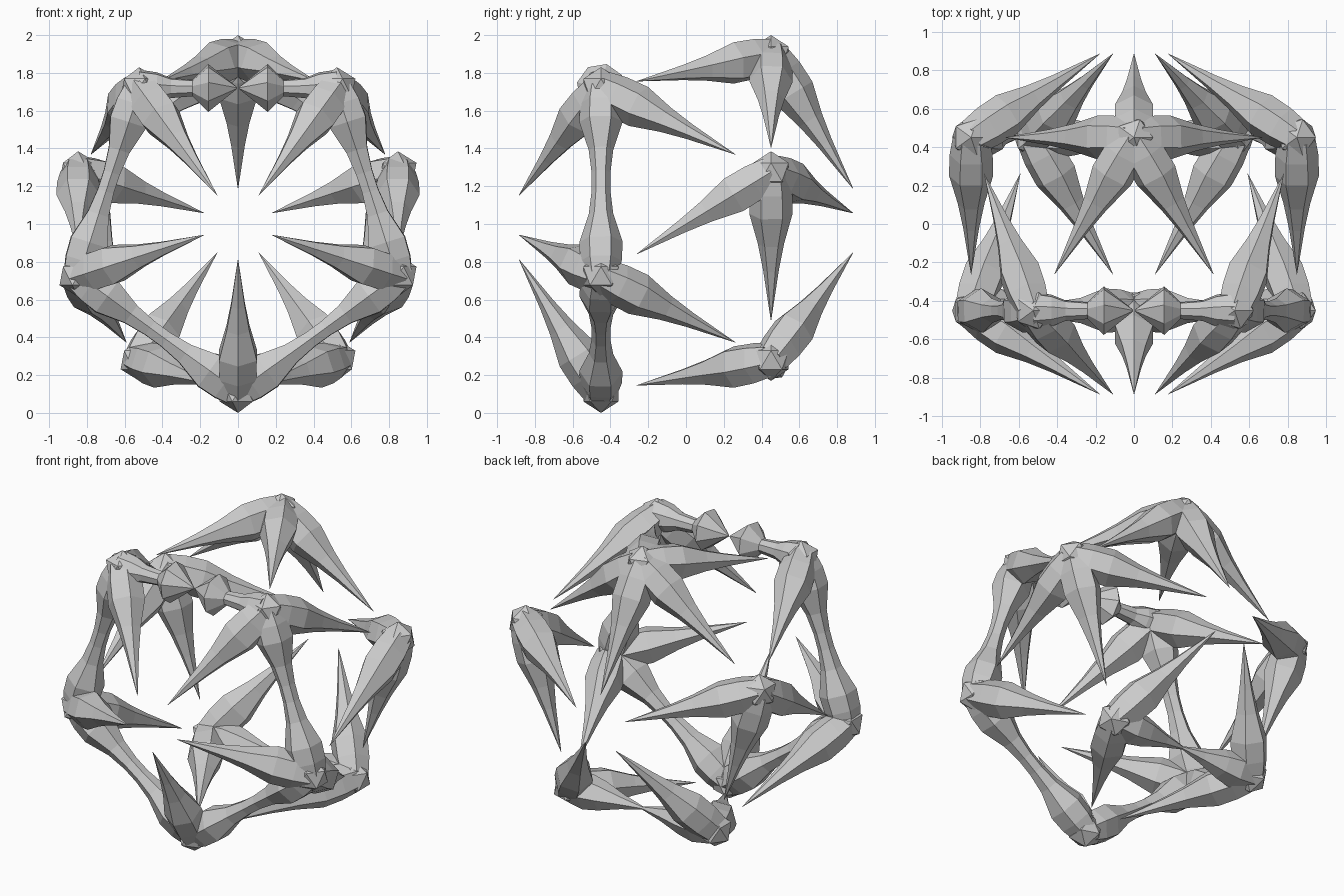
import bpy, bmesh, math
from mathutils import Vector, Matrix

cube = bpy.data.objects.get("Cube")
if cube:
    bpy.data.objects.remove(cube, do_unlink=True)

CENTRE = Vector((0, 0, 1))
RING, DEPTH = 0.89, 0.45

grey = bpy.data.materials.new("plain_grey")
grey.use_nodes = True
colour = (0.6, 0.6, 0.6, 1)
grey.diffuse_color = colour
grey.node_tree.nodes["Principled BSDF"].inputs["Base Color"].default_value = colour


def finish(bm, name):
    bmesh.ops.recalc_face_normals(bm, faces=bm.faces)
    mesh = bpy.data.meshes.new(name)
    bm.to_mesh(mesh)
    bm.free()
    mesh.materials.append(grey)
    obj = bpy.data.objects.new(name, mesh)
    bpy.context.collection.objects.link(obj)
    return obj


def ring_point(degrees, y):
    a = math.radians(degrees)
    return CENTRE + Vector((RING * math.cos(a), y, RING * math.sin(a)))


def limb(name, start, end, profile, sides=6):
    """Loft a faceted limb; profile holds (fraction of the way, radius)."""
    axis = (end - start).normalized()
    out = (start + end) / 2 - CENTRE
    out = (out - axis * out.dot(axis)).normalized()
    across = axis.cross(out)
    bm = bmesh.new()
    previous = None
    for t, radius in profile:
        middle = start.lerp(end, t)
        loop = []
        for i in range(sides):
            a = math.tau * i / sides
            loop.append(bm.verts.new(middle + radius * (out * math.cos(a) + across * math.sin(a))))
        if previous:
            for i in range(sides):
                j = (i + 1) % sides
                bm.faces.new((previous[i], previous[j], loop[j], loop[i]))
        else:
            bm.faces.new(loop)
        previous = loop
    bm.faces.new(previous)
    return finish(bm, name)


def hub(name, position):
    bm = bmesh.new()
    bmesh.ops.create_icosphere(bm, subdivisions=1, radius=0.11,
                               matrix=Matrix.Translation(position))
    return finish(bm, name)


# Two opposed five-point rings, with a pole in front and behind
front = [ring_point(-90 + 72 * k, -DEPTH) for k in range(5)]
back = [ring_point(90 + 72 * k, DEPTH) for k in range(5)]
front_pole = CENTRE + Vector((0, -1, 0))
back_pole = CENTRE + Vector((0, 1, 0))

SPIKE = [(0, 0.095), (0.1, 0.112), (0.22, 0.115), (0.38, 0.07), (0.52, 0.042), (0.79, 0.001)]
HALF_SPIKE = [(0, 0.09), (0.12, 0.11), (0.22, 0.09), (0.36, 0.045), (0.5, 0.01)]
HALF_BAR = [(0, 0.09), (0.08, 0.11), (0.18, 0.115), (0.33, 0.065), (0.45, 0.05)]
BAR = HALF_BAR + [(1 - t, r) for t, r in reversed(HALF_BAR)]
BULB = [(0, 0.1), (0.09, 0.085), (0.16, 0.055), (0.27, 0.045),
        (0.35, 0.13), (0.42, 0.07), (0.495, 0.005)]

# Hubs and the spikes leaning towards the poles
for k in range(5):
    hub(f"front_hub_{k}", front[k])
    hub(f"back_hub_{k}", back[k])
    limb(f"front_pole_spike_{k}", front[k], front_pole, SPIKE)
    limb(f"back_pole_spike_{k}", back[k], back_pole, SPIKE)

# Spikes running backwards from the front ring
for a, b in ((2, 4), (3, 1), (1, 3), (4, 2)):
    limb(f"rearward_spike_{a}", front[a], back[b], SPIKE)

# Spikes running forwards from the back ring
for a, b in ((0, 2), (0, 3), (1, 4), (4, 1), (2, 0), (3, 0)):
    limb(f"forward_spike_{a}_{b}", back[a], front[b], SPIKE)

# Spikes lying along the back ring
for a, b in ((0, 1), (0, 4), (1, 2), (4, 3)):
    limb(f"back_ring_spike_{a}_{b}", back[a], back[b], SPIKE)
for a, b in ((2, 3), (3, 2)):
    limb(f"back_lower_spike_{a}", back[a], back[b], HALF_SPIKE)

# Joined bars of the front ring
for a, b in ((0, 1), (0, 4), (1, 2), (4, 3)):
    limb(f"front_bar_{a}_{b}", front[a], front[b], BAR)

# Bulb-ended arms meeting at the top of the front ring
for a, b in ((2, 3), (3, 2)):
    limb(f"bulb_arm_{a}", front[a], front[b], BULB, sides=8)
